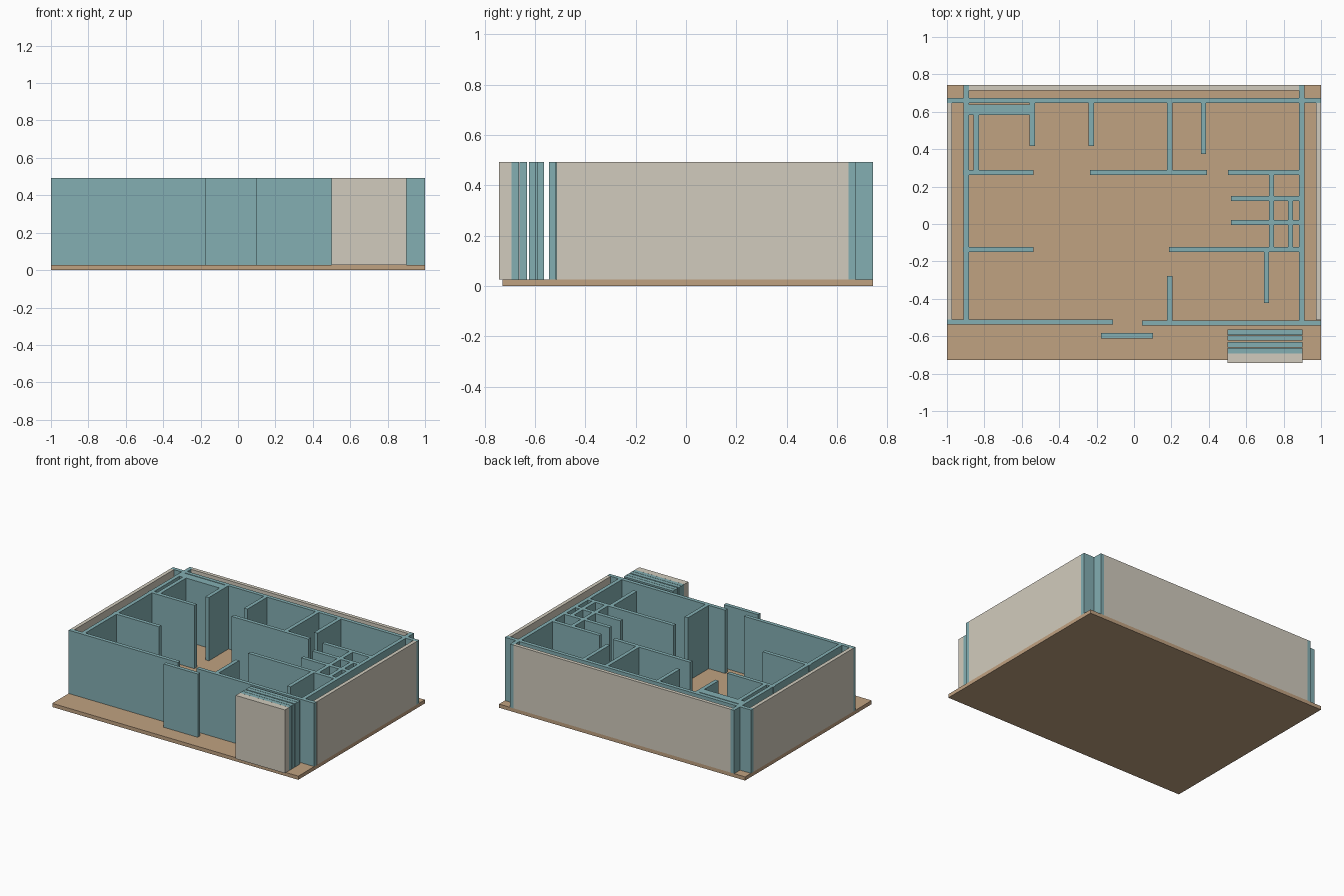
import bpy

if "Cube" in bpy.data.objects:
    bpy.data.objects.remove(bpy.data.objects["Cube"])

FLOOR, TOP, T = 0.027, 0.492, 0.028   # slab top, wall top, wall thickness


def material(name, rgb):
    m = bpy.data.materials.new(name)
    m.diffuse_color = (*rgb, 1)
    m.use_nodes = True
    m.node_tree.nodes["Principled BSDF"].inputs["Base Color"].default_value = m.diffuse_color
    return m


TEAL = material("wall_teal", (0.23, 0.43, 0.45))
TAN = material("slab_tan", (0.53, 0.36, 0.22))
BEIGE = material("panel_beige", (0.64, 0.60, 0.51))


def box(name, x0, x1, y0, y1, mat=TEAL, z0=FLOOR, z1=TOP):
    bpy.ops.mesh.primitive_cube_add(
        size=1, location=((x0 + x1) / 2, (y0 + y1) / 2, (z0 + z1) / 2))
    o = bpy.context.object
    o.name = name
    o.scale = (x1 - x0, y1 - y0, z1 - z0)
    bpy.ops.object.transform_apply(location=False, rotation=False)
    o.data.materials.append(mat)
    return o


def wall_x(name, y, x0, x1):
    """Wall running along x, centred on y."""
    box(name, x0, x1, y - T / 2, y + T / 2)


def wall_y(name, x, y0, y1):
    """Wall running along y, centred on x."""
    box(name, x - T / 2, x + T / 2, y0, y1)


# Floor slab
box("floor_slab", -1, 1, -0.728, 0.742, TAN, 0, FLOOR)

# Outer walls
wall_x("back_wall", 0.660, -1, 1)
wall_x("front_wall_left", -0.524, -1, -0.113)
wall_x("front_wall_right", -0.530, 0.043, 1)
for side, s in (("left", -1), ("right", 1)):
    wall_y(side + "_wall", s * 0.897, -0.52, 0.742)
    xs = sorted((s * 0.973, s * 1.0))
    box(side + "_outer_panel", *xs, -0.514, 0.646, BEIGE)
box("back_outer_panel", -0.883, 0.883, 0.715, 0.742, BEIGE)

# Entrance screen
wall_x("entrance_screen", -0.597, -0.177, 0.101)

# Front stack: four slats behind a beige face
for i, y in enumerate((-0.578, -0.6095, -0.6465, -0.678)):
    box(f"stack_slat_{i + 1}", 0.5, 0.9, y - 0.0145, y + 0.0145)
box("stack_face", 0.5, 0.9, -0.742, -0.693, BEIGE)

# Partitions along x: y, x0, x1
for i, p in enumerate([
        (0.276, -0.915, -0.538), (0.276, -0.236, 0.390), (0.276, 0.502, 0.90),
        (0.137, 0.518, 0.89), (0.008, 0.518, 0.89),
        (-0.136, -0.915, -0.538), (-0.136, 0.188, 0.90)]):
    wall_x(f"cross_partition_{i + 1}", *p)

# Partitions along y: x, y0, y1
for i, p in enumerate([
        (-0.844, 0.276, 0.60), (-0.544, 0.418, 0.66), (-0.229, 0.418, 0.66),
        (0.191, 0.276, 0.66), (0.371, 0.374, 0.66),
        (0.735, -0.136, 0.276), (0.837, -0.136, 0.137),
        (0.709, -0.422, -0.136), (0.191, -0.53, -0.278)]):
    wall_y(f"long_partition_{i + 1}", *p)

# Closet block in the back left room
box("closet_block", -0.911, -0.544, 0.583, 0.640)
